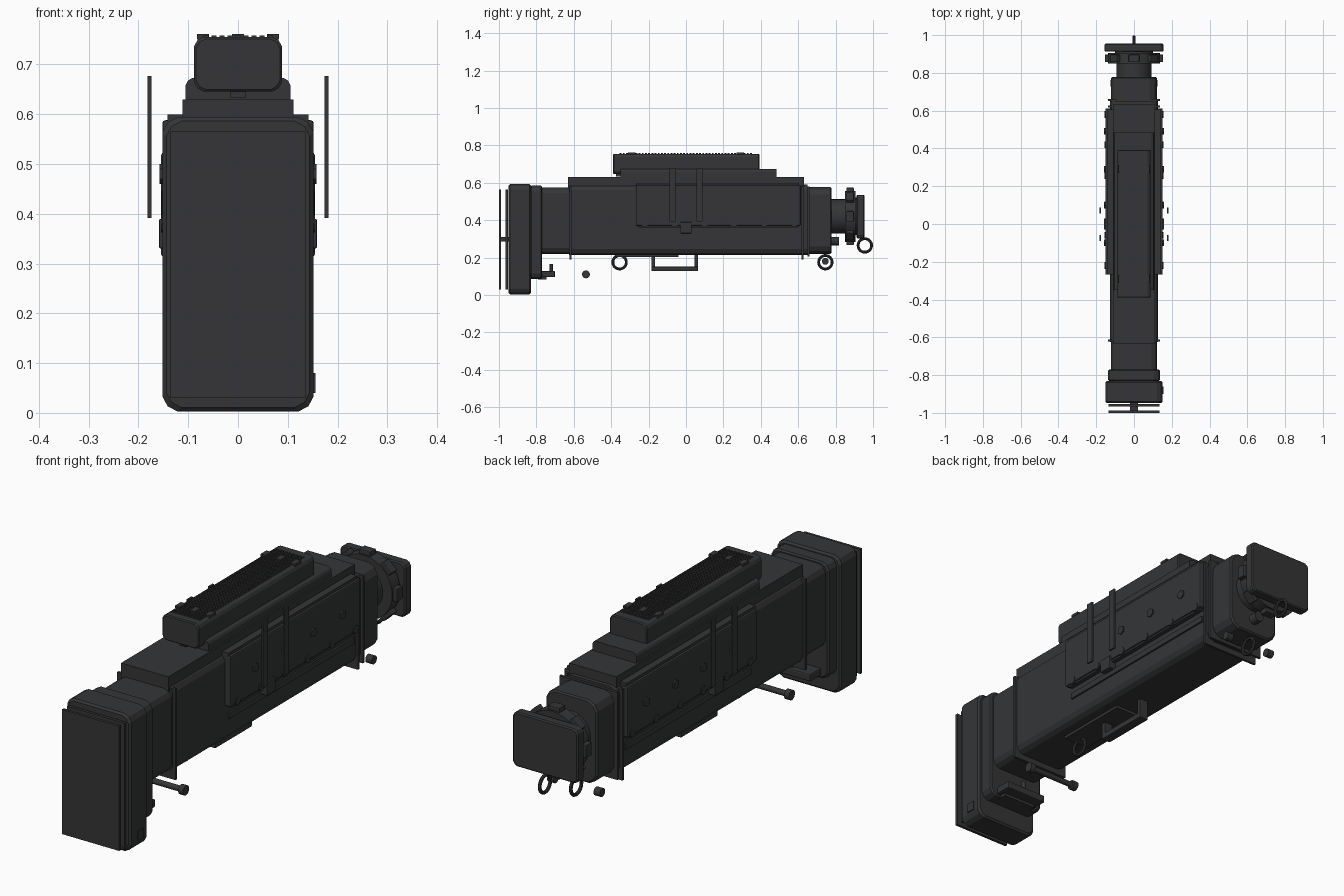
import bpy, bmesh, math
from mathutils import Matrix, Vector

if "Cube" in bpy.data.objects:
    bpy.data.objects.remove(bpy.data.objects["Cube"])

mat = bpy.data.materials.new("dark_grey")
mat.diffuse_color = (0.035, 0.036, 0.038, 1)
mat.use_nodes = True
mat.node_tree.nodes["Principled BSDF"].inputs["Base Color"].default_value = mat.diffuse_color


def finish(name, bm, smooth=False):
    bmesh.ops.recalc_face_normals(bm, faces=bm.faces[:])
    me = bpy.data.meshes.new(name)
    bm.to_mesh(me)
    bm.free()
    ob = bpy.data.objects.new(name, me)
    bpy.context.collection.objects.link(ob)
    me.materials.append(mat)
    if smooth:
        bpy.ops.object.select_all(action='DESELECT')
        bpy.context.view_layer.objects.active = ob
        ob.select_set(True)
        bpy.ops.object.shade_smooth_by_angle(angle=math.radians(35))
    return ob


def add_box(bm, x0, x1, y0, y1, z0, z1):
    m = Matrix.Translation(((x0 + x1) / 2, (y0 + y1) / 2, (z0 + z1) / 2))
    bmesh.ops.create_cube(bm, size=1, matrix=m @ Matrix.Diagonal((x1 - x0, y1 - y0, z1 - z0, 1)))


def box(name, x0, x1, y0, y1, z0, z1, bevel=0):
    bm = bmesh.new()
    add_box(bm, x0, x1, y0, y1, z0, z1)
    ob = finish(name, bm)
    if bevel:
        mod = ob.modifiers.new("bevel", 'BEVEL')
        mod.width, mod.segments = bevel, 2
    return ob


def prism(name, hw, y0, y1, z0, z1, c, end=0.0):
    """Block along y with chamfered long edges and slightly bevelled ends."""
    def ring(y, s):
        w, a, b = hw - s, z0 + s, z1 - s
        k = c * 0.35
        q = [(w, a + c), (w - k, a + k), (w - c, a)]
        half = q[::-1] + [(w, b - c), (w - k, b - k), (w - c, b)]
        pts = half + [(-x, z) for x, z in half[::-1]]
        return [bm.verts.new((x, y, z)) for x, z in pts]
    bm = bmesh.new()
    rows = [(y0, end), (y0 + end, 0), (y1 - end, 0), (y1, end)] if end else [(y0, 0), (y1, 0)]
    loops = [ring(*r) for r in rows]
    n = len(loops[0])
    for p, q in zip(loops, loops[1:]):
        for i in range(n):
            bm.faces.new((p[i], p[(i + 1) % n], q[(i + 1) % n], q[i]))
    bm.faces.new(loops[0])
    bm.faces.new(loops[-1])
    return finish(name, bm)


def add_cyl(bm, p, q, r, seg):
    p, q = Vector(p), Vector(q)
    m = Matrix.Translation((p + q) / 2) @ (q - p).to_track_quat('Z', 'Y').to_matrix().to_4x4()
    bmesh.ops.create_cone(bm, cap_ends=True, segments=seg, radius1=r, radius2=r, depth=(q - p).length, matrix=m)


def cyl(name, p, q, r, seg=24):
    bm = bmesh.new()
    add_cyl(bm, p, q, r, seg)
    return finish(name, bm, seg > 8)


# Rear pads and stock
box("rear_pad_outer", -.136, .136, -1, -.988, .03, .565)
box("rear_pad_inner", -.136, .136, -.965, -.953, .03, .565)
box("rear_pad_post", -.02, .02, -.99, -.94, .285, .31)
prism("stock_block", .152, -.948, -.83, .003, .594, .03, .008)
prism("stock_step", .137, -.832, -.77, .085, .585, .03, .006)
box("stock_foot", -.1, .1, -.835, -.70, .095, .128, .006)
box("stock_foot_base", -.08, .08, -.79, -.745, .083, .10)
cyl("stock_foot_pin", (0, -.72, .125), (0, -.72, .165), .009, 12)
box("stock_side_latch", .14, .156, -.9, -.86, .04, .08)
prism("stock_neck", .122, -.775, -.61, .22, .575, .03)

# Main body
prism("main_body", .127, -.625, .65, .215, .59, .03)
prism("front_body", .122, .64, .778, .22, .577, .04, .006)
box("upper_body", -.112, .112, -.632, .632, .5, .63)
box("shoulder", -.142, .142, -.268, .605, .56, .6)
for n, y, z0 in (("rear", -.622, .19), ("front", .617, .19), ("front_second", .65, .205)):
    box(n + "_flange", -.138, .138, y, y + .011, z0, .58)

# Top rail and studded block
prism("mid_rail", .105, -.35, .485, .60, .673, .014)
prism("top_block", .088, -.39, .392, .646, .755, .018, .004)
box("top_block_catch", -.016, .016, -.375, -.33, .634, .66)
bm = bmesh.new()
for i in range(9):
    for j in range(42):
        x, y = -.064 + i * .016, -.35 + j * .017
        add_box(bm, x - .005, x + .005, y - .005, y + .005, .752, .758)
finish("top_studs", bm)
for y in (-.29, .29):
    for x in (-.07, 0, .07):
        box("top_nub", x - .012, x + .012, y - .02, y + .02, .75, .761)

# Side panels, bolts, straps
for s, side in ((1, "right"), (-1, "left")):
    def X(a, b):
        return sorted((s * a, s * b))
    box(side + "_panel", *X(.12, .152), -.268, .612, .37, .588, .006)
    box(side + "_panel_lip", *X(.12, .146), -.25, .60, .362, .375)
    box(side + "_panel_clip", *X(.12, .159), -.03, .03, .33, .39, .004)
    box(side + "_lower_strip", *X(.12, .135), -.25, .6, .31, .335)
    for y in (-.1, .1, .29, .49):
        cyl(side + "_panel_bolt", (s * .145, y, .48), (s * .158, y, .48), .02, 6)
    for y in (-.22, -.06, .1, .255, .42, .58):
        cyl(side + "_edge_bolt", (s * .13, y, .38), (s * .155, y, .38), .018, 8)
    for y in (-.073, .071):
        box(side + "_strap", *X(.174, .182), y - .016, y + .016, .392, .677)

# Underside handle, plate, rings and cross pins
box("under_plate", -.06, .06, -.38, -.04, .203, .225)
box("handle_bar", -.022, .022, -.185, .065, .127, .152, .004)
for y in (-.175, .055):
    box("handle_post", -.02, .02, y - .009, y + .009, .14, .225)


def ring(name, y, z, R=.036, r=.0075):
    bm = bmesh.new()
    n, m = 28, 8
    v = []
    for i in range(n):
        a = 2 * math.pi * i / n
        for j in range(m):
            b = 2 * math.pi * j / m
            d = R + r * math.cos(b)
            v.append(bm.verts.new((r * math.sin(b), y + d * math.cos(a), z + d * math.sin(a))))
    for i in range(n):
        for j in range(m):
            k, l = (i + 1) % n, (j + 1) % m
            bm.faces.new((v[i * m + j], v[k * m + j], v[k * m + l], v[i * m + l]))
    finish(name, bm, True)


ring("rear_ring", -.355, .175)
ring("mid_ring", .745, .175)
ring("front_ring", .956, .265)

cyl("cross_pin", (-.12, -.535, .11), (.12, -.535, .11), .012)
for s in (-1, 1):
    cyl("cross_pin_cap", (s * .105, -.535, .11), (s * .128, -.535, .11), .021)
    cyl("front_side_knob", (s * .095, .745, .18), (s * .125, .745, .18), .018)
cyl("front_nub", (0, .77, .288), (0, .817, .288), .023)

# Front neck, lugged collar and end block
C = .42
cyl("front_neck", (0, .77, C), (0, .86, C), .092, 32)
bm = bmesh.new()
add_cyl(bm, (0, .85, C), (0, .905, C), .137, 32)
finish("front_collar", bm, True)
for i in range(8):
    ob = box("collar_lug", -.028, .028, -.02, .02, .12, .154, .004)
    ob.matrix_world = Matrix.Translation((0, .877, C)) @ Matrix.Rotation(i * math.pi / 4, 4, 'Y')
cyl("collar_core", (0, .9, C), (0, .92, C), .1, 32)
prism("front_end_block", .155, .912, .955, .302, .535, .018, .005)
